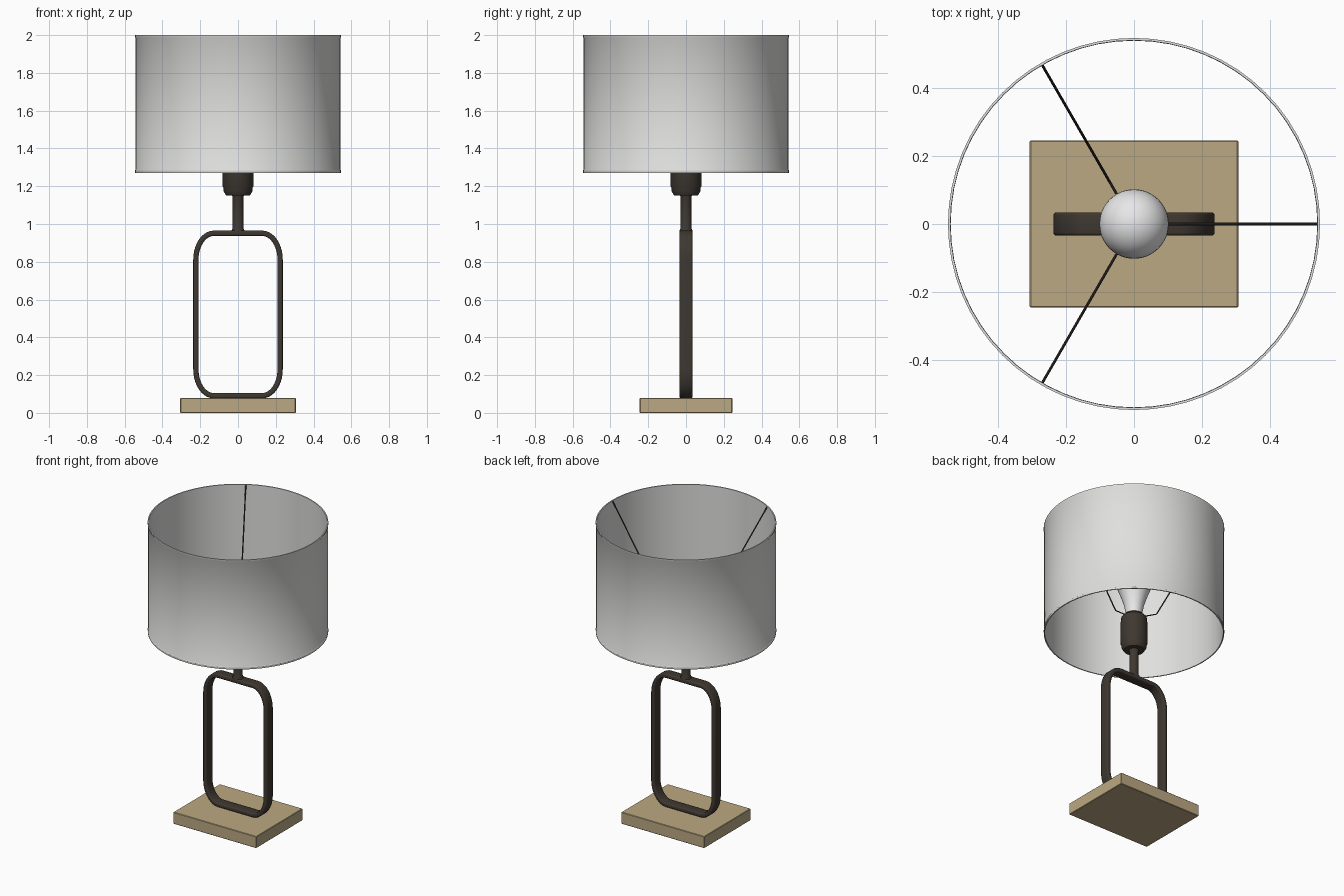
import bpy, bmesh, math
from mathutils import Vector

if "Cube" in bpy.data.objects:
    bpy.data.objects.remove(bpy.data.objects["Cube"])


def material(name, rgb):
    m = bpy.data.materials.new(name)
    m.diffuse_color = (*rgb, 1)
    m.use_nodes = True
    m.node_tree.nodes["Principled BSDF"].inputs["Base Color"].default_value = m.diffuse_color
    return m


BRONZE = material("dark bronze", (0.050, 0.039, 0.030))
TAN = material("tan wood", (0.50, 0.395, 0.225))
FABRIC = material("shade fabric", (0.74, 0.74, 0.73))
GLASS = material("bulb white", (0.80, 0.80, 0.80))


def finish(bm, name, mat, smooth=True):
    bmesh.ops.remove_doubles(bm, verts=bm.verts, dist=1e-5)
    bmesh.ops.recalc_face_normals(bm, faces=bm.faces)
    me = bpy.data.meshes.new(name)
    bm.to_mesh(me)
    bm.free()
    me.materials.append(mat)
    ob = bpy.data.objects.new(name, me)
    bpy.context.collection.objects.link(ob)
    if smooth:
        bpy.ops.object.select_all(action='DESELECT')
        ob.select_set(True)
        bpy.context.view_layer.objects.active = ob
        bpy.ops.object.shade_smooth_by_angle(angle=math.radians(35))
    return ob


def lathe(name, profile, mat, steps=48, closed=False):
    """Turn an (r, z) profile about the z axis."""
    bm = bmesh.new()
    vs = [bm.verts.new((r, 0, z)) for r, z in profile]
    es = [bm.edges.new(p) for p in zip(vs, vs[1:])]
    if closed:
        es.append(bm.edges.new((vs[-1], vs[0])))
    bmesh.ops.spin(bm, geom=vs + es, axis=(0, 0, 1), cent=(0, 0, 0),
                   angle=math.tau, steps=steps, use_duplicate=False)
    return finish(bm, name, mat)


def bridge(bm, a, b):
    n = len(a)
    for i in range(n):
        bm.faces.new((a[i], a[(i + 1) % n], b[(i + 1) % n], b[i]))


# wooden base
bm = bmesh.new()
bmesh.ops.create_cube(bm, size=1)
for v in bm.verts:
    v.co = Vector((v.co.x * 0.612, v.co.y * 0.49, (v.co.z + 0.5) * 0.078))
bmesh.ops.bevel(bm, geom=bm.edges[:], offset=0.003, segments=1, affect='EDGES')
finish(bm, "base", TAN, smooth=False)

# rounded rectangular loop made of a flat strap
HW, Z0, Z1, RX, RZ = 0.223, 0.091, 0.951, 0.095, 0.14
zc, hz = (Z0 + Z1) / 2, (Z1 - Z0) / 2
path = []
for q, (sx, sz) in enumerate([(1, 1), (-1, 1), (-1, -1), (1, -1)]):
    for i in range(11):
        a = math.pi / 2 * (q + i / 10)
        path.append(Vector((sx * (HW - RX) + RX * math.cos(a), 0,
                            zc + sz * (hz - RZ) + RZ * math.sin(a))))
section = []                                   # (across, depth) rounded strap
for q, (sx, sy) in enumerate([(1, 1), (-1, 1), (-1, -1), (1, -1)]):
    for i in range(4):
        a = math.pi / 2 * (q + i / 3)
        section.append((sx * 0.0055 + 0.0085 * math.cos(a),
                        sy * 0.0255 + 0.0085 * math.sin(a)))
bm = bmesh.new()
rings = []
for i, p in enumerate(path):
    t = (path[(i + 1) % len(path)] - path[i - 1]).normalized()
    n = Vector((t.z, 0, -t.x))
    rings.append([bm.verts.new(p + n * u + Vector((0, v, 0))) for u, v in section])
for i in range(len(rings)):
    bridge(bm, rings[i - 1], rings[i])
finish(bm, "frame_loop", BRONZE)

# stem and bulb socket
lathe("stem", [(0, 0.945), (0.034, 0.945), (0.034, 0.968), (0.028, 0.978),
               (0.028, 1.14), (0.033, 1.155), (0, 1.155)], BRONZE, 32)
lathe("socket", [(0, 1.15), (0.062, 1.15), (0.077, 1.175), (0.077, 1.19),
                 (0.082, 1.20), (0.081, 1.34), (0.077, 1.375), (0.058, 1.395),
                 (0, 1.395)], BRONZE)

# light bulb: flared neck running into a round globe
R, ZB = 0.102, 1.60
bulb = [(0, 1.385), (0.050, 1.385), (0.052, 1.42), (0.060, 1.465), (0.076, 1.515)]
bulb += [(R * math.cos(a), ZB + R * math.sin(a))
         for a in [math.radians(-30 + 10 * i) for i in range(12)]]
bulb.append((0, ZB + R))
lathe("bulb", bulb, GLASS)

# drum shade with thin wall and small hem
lathe("shade", [(0.538, 1.27), (0.545, 1.27), (0.546, 1.283), (0.543, 1.288),
                (0.543, 1.985), (0.546, 1.99), (0.546, 2.0), (0.539, 2.0)],
      FABRIC, 64, closed=True)

# three wire arms holding the shade
ARM = [(0.05, 1.375), (0.145, 1.375), (0.541, 1.994)]
for k in range(3):
    ang = math.tau * k / 3
    out = Vector((math.cos(ang), math.sin(ang), 0))
    side = Vector((-out.y, out.x, 0))
    pts = [out * r + Vector((0, 0, z)) for r, z in ARM]
    bm = bmesh.new()
    rings = []
    for i, p in enumerate(pts):
        t = (pts[min(i + 1, 2)] - pts[max(i - 1, 0)]).normalized()
        up = side.cross(t)
        rings.append([bm.verts.new(p + 0.004 * (side * math.cos(a) + up * math.sin(a)))
                      for a in [math.tau * j / 8 for j in range(8)]])
    bridge(bm, rings[0], rings[1])
    bridge(bm, rings[1], rings[2])
    bm.faces.new(rings[0])
    bm.faces.new(rings[2])
    finish(bm, f"shade_arm_{k + 1}", BRONZE)
